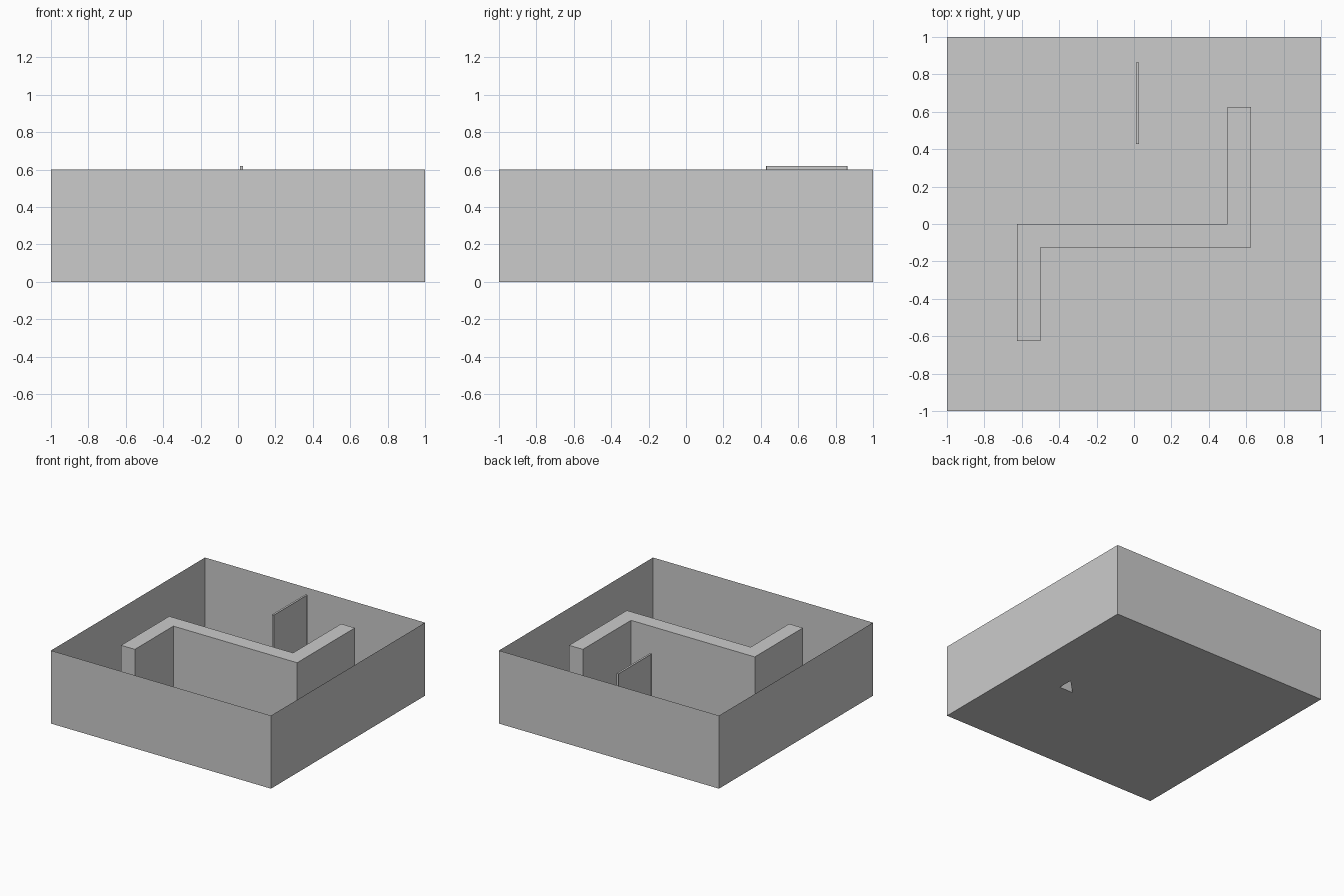
import bpy, bmesh

if "Cube" in bpy.data.objects:
    bpy.data.objects.remove(bpy.data.objects["Cube"])

HEIGHT = 0.6


def make_object(name, bm):
    mesh = bpy.data.meshes.new(name)
    bm.to_mesh(mesh)
    bm.free()
    obj = bpy.data.objects.new(name, mesh)
    bpy.context.collection.objects.link(obj)
    return obj


def raise_walls(bm, points, z0, z1, cap=False):
    """Single-sheet walls around a closed outline, with an optional top."""
    low = [bm.verts.new((x, y, z0)) for x, y in points]
    high = [bm.verts.new((x, y, z1)) for x, y in points]
    n = len(points)
    for i in range(n):
        j = (i + 1) % n
        bm.faces.new((low[i], low[j], high[j], high[i]))
    if cap:
        bm.faces.new(high)


# Outer walls: open box of thin sheets
square = [(-1, -1), (1, -1), (1, 1), (-1, 1)]
bm = bmesh.new()
raise_walls(bm, square, 0, HEIGHT)
make_object("outer_walls", bm)

# Floor, with a small triangular opening under the inner wall's corner
bm = bmesh.new()
v = [bm.verts.new((x, y, 0)) for x, y in square]
a, b, c = [bm.verts.new((x, y, 0))
           for x, y in [(0.5, -0.125), (0.625, -0.125), (0.625, 0)]]
bm.faces.new((v[0], v[1], b, a))
bm.faces.new((v[1], v[2], c, b))
bm.faces.new((v[2], v[3], v[0], a, c))
make_object("floor", bm)

# Zigzag inner wall, hollow with a flat top
zigzag = [(-0.625, -0.625), (-0.5, -0.625), (-0.5, -0.125), (0.625, -0.125),
          (0.625, 0.625), (0.5, 0.625), (0.5, 0), (-0.625, 0)]
bm = bmesh.new()
raise_walls(bm, zigzag, 0, HEIGHT, cap=True)
make_object("inner_wall", bm)

# Thin upright panel with a slim rim around both recessed sides
x0, x1, y0, y1 = 0.01, 0.027, 0.427, 0.863
bm = bmesh.new()
raise_walls(bm, [(x0, y0), (x1, y0), (x1, y1), (x0, y1)], 0, 0.62, cap=True)
bm.normal_update()
sides = [f for f in bm.faces if abs(f.normal.x) > 0.9]
bmesh.ops.inset_individual(bm, faces=sides, thickness=0.003, depth=-0.006)
make_object("standing_panel", bm)
